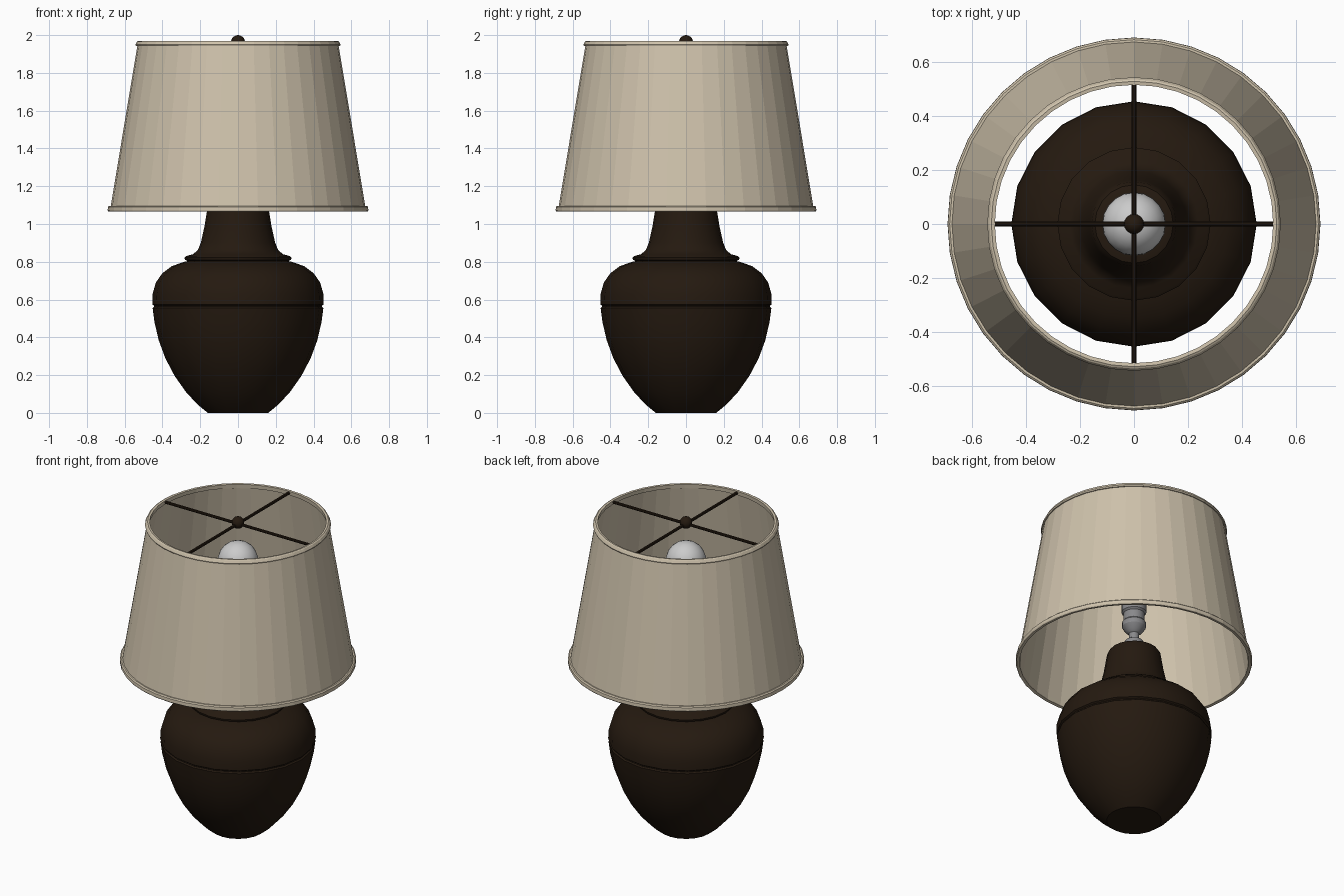
import bpy, bmesh, math

if "Cube" in bpy.data.objects:
    bpy.data.objects.remove(bpy.data.objects["Cube"])


def material(name, rgb):
    m = bpy.data.materials.new(name)
    m.diffuse_color = (*rgb, 1)
    m.use_nodes = True
    m.node_tree.nodes["Principled BSDF"].inputs["Base Color"].default_value = m.diffuse_color
    return m


LINEN = material("linen", (0.62, 0.54, 0.41))
BROWN = material("dark_brown", (0.018, 0.010, 0.005))
METAL = material("metal", (0.25, 0.25, 0.26))


def lathe(name, profile, sides, mat=None, closed=False, smooth=None):
    """Revolve an (r, z) profile around the z axis."""
    bm = bmesh.new()
    rings = []
    for r, z in profile:
        rings.append([bm.verts.new((r * math.cos(2 * math.pi * i / sides),
                                    r * math.sin(2 * math.pi * i / sides), z))
                      for i in range(sides)])
    pairs = list(zip(rings, rings[1:]))
    if closed:
        pairs.append((rings[-1], rings[0]))
    for a, b in pairs:
        for i in range(sides):
            j = (i + 1) % sides
            bm.faces.new((a[i], a[j], b[j], b[i]))
    bmesh.ops.remove_doubles(bm, verts=bm.verts, dist=1e-5)
    bmesh.ops.recalc_face_normals(bm, faces=bm.faces)
    me = bpy.data.meshes.new(name)
    bm.to_mesh(me)
    bm.free()
    ob = bpy.data.objects.new(name, me)
    bpy.context.collection.objects.link(ob)
    if mat:
        me.materials.append(mat)
    if smooth:
        bpy.ops.object.select_all(action='DESELECT')
        ob.select_set(True)
        bpy.context.view_layer.objects.active = ob
        bpy.ops.object.shade_smooth_by_angle(angle=math.radians(smooth))
    return ob


# Urn-shaped base with belt groove, shoulder ring and tapered neck
lathe("lamp_base", [
    (0, 0), (0.16, 0), (0.215, 0.045), (0.275, 0.11), (0.335, 0.195),
    (0.385, 0.29), (0.42, 0.385), (0.442, 0.48), (0.452, 0.555),
    (0.444, 0.562), (0.444, 0.568), (0.454, 0.575), (0.452, 0.63),
    (0.435, 0.69), (0.40, 0.74), (0.35, 0.777), (0.285, 0.80),
    (0.265, 0.804), (0.281, 0.81), (0.284, 0.822), (0.275, 0.83),
    (0.238, 0.84), (0.212, 0.863), (0.197, 0.90), (0.177, 0.99),
    (0.164, 1.07), (0.157, 1.11), (0.145, 1.128), (0.12, 1.135), (0, 1.135)],
    20, BROWN, smooth=32)

# Metal socket between the neck and the bulb
lathe("socket", [
    (0, 1.13), (0.045, 1.13), (0.045, 1.17), (0.053, 1.18), (0.053, 1.205),
    (0.03, 1.22), (0.03, 1.255), (0.05, 1.27), (0.07, 1.30), (0.07, 1.33),
    (0.062, 1.34), (0.062, 1.39), (0.073, 1.40), (0.073, 1.49),
    (0.06, 1.50), (0, 1.50)], 16, METAL, smooth=30)

# Round bulb narrowing into the socket
cz, br = 1.72, 0.118
bulb = [(0, 1.49), (0.055, 1.49), (0.057, 1.54), (0.075, 1.61)]
for k in range(9):
    a = math.radians(-36 + 126 * k / 8)
    bulb.append((br * math.cos(a) if k < 8 else 0, cz + br * math.sin(a)))
lathe("bulb", bulb, 20, smooth=40)

# Tapered shade wall and its two trim bands
lathe("shade", [(0.677, 1.075), (0.531, 1.955), (0.523, 1.955), (0.669, 1.075)],
      40, LINEN, closed=True)
lathe("shade_bottom_trim", [
    (0.668, 1.068), (0.686, 1.065), (0.69, 1.072), (0.689, 1.09), (0.682, 1.096),
    (0.664, 1.096)], 40, LINEN, closed=True)
lathe("shade_top_trim", [
    (0.518, 1.942), (0.54, 1.942), (0.543, 1.95), (0.535, 1.966), (0.528, 1.97),
    (0.515, 1.968)], 40, LINEN, closed=True)

# Crossed spider rods holding the shade
for name, rot in (("spider_rod_x", (0, math.pi / 2, 0)),
                  ("spider_rod_y", (math.pi / 2, 0, 0))):
    bpy.ops.mesh.primitive_cylinder_add(vertices=8, radius=0.009, depth=1.034,
                                        location=(0, 0, 1.955), rotation=rot)
    rod = bpy.context.object
    rod.name = name
    rod.data.materials.append(BROWN)

# Ball finial at the centre
bpy.ops.mesh.primitive_uv_sphere_add(segments=16, ring_count=10, radius=0.037,
                                     location=(0, 0, 1.963))
finial = bpy.context.object
finial.name = "finial"
finial.data.materials.append(BROWN)
bpy.ops.object.shade_smooth_by_angle(angle=math.radians(40))
